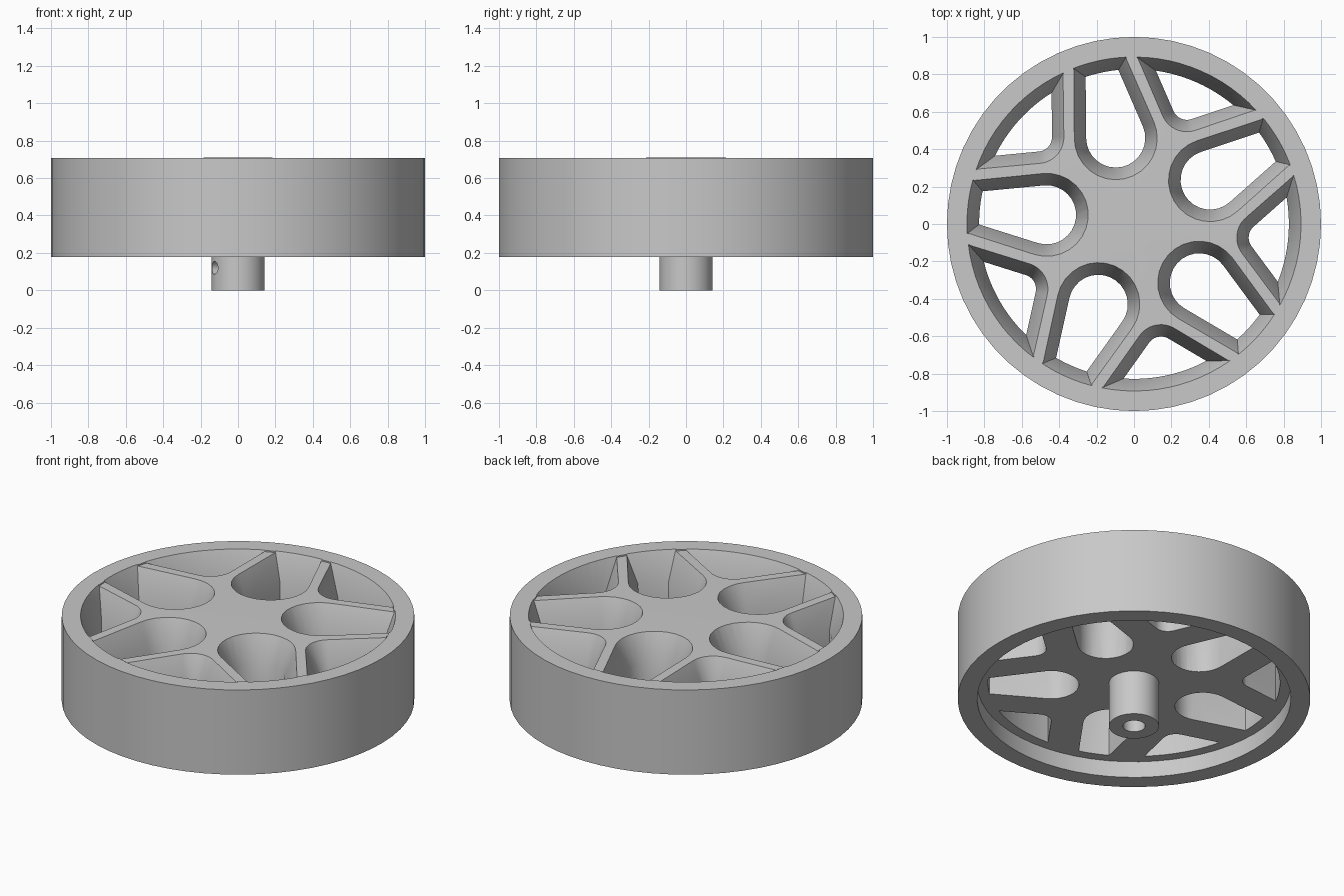
import bpy
import bmesh
from math import sin, cos, acos, radians, pi
from mathutils import Matrix, Vector

if "Cube" in bpy.data.objects:
    bpy.data.objects.remove(bpy.data.objects["Cube"])

SEGMENTS = 60
RIM_INNER = 0.89
DISC_TOP, DISC_BOTTOM = 0.70, 0.28
CHAMFER_END = 0.54      # below this height the pocket walls are upright
CHAMFER = 0.062         # how far the pocket walls lean in

grey = bpy.data.materials.new("light grey")
grey.use_nodes = True
grey.diffuse_color = (0.58, 0.58, 0.58, 1)
grey.node_tree.nodes["Principled BSDF"].inputs["Base Color"].default_value = grey.diffuse_color


def make_object(name, bm):
    bmesh.ops.recalc_face_normals(bm, faces=bm.faces)
    mesh = bpy.data.meshes.new(name)
    bm.to_mesh(mesh)
    bm.free()
    mesh.materials.append(grey)
    obj = bpy.data.objects.new(name, mesh)
    bpy.context.collection.objects.link(obj)
    return obj


def lathe(name, profile):
    """Turn a closed (radius, height) profile about z."""
    bm = bmesh.new()
    verts = [bm.verts.new((r, 0, z)) for r, z in profile]
    edges = [bm.edges.new((a, b)) for a, b in zip(verts, verts[1:] + verts[:1])
             if a.co.x > 0 or b.co.x > 0]
    bmesh.ops.spin(bm, geom=verts + edges, cent=(0, 0, 0), axis=(0, 0, 1),
                   angle=2 * pi, steps=SEGMENTS, use_duplicate=False)
    bmesh.ops.remove_doubles(bm, verts=bm.verts, dist=0.0005)
    return make_object(name, bm)


def pocket_outline(centre, radius, normal, z):
    """Rounded inner end, two straight sides and an arc along the rim."""
    inset = CHAMFER * min(1, (DISC_TOP - z) / (DISC_TOP - CHAMFER_END))
    r, outer = radius - inset, RIM_INNER - inset
    corner = normal - acos((centre * cos(normal) + r) / outer)
    half = []
    for i in range(9):
        t = pi + (normal - pi) * i / 8
        half.append(Vector((centre + r * cos(t), r * sin(t), z)))
    for i in range(7):
        t = corner * (1 - i / 6)
        half.append(Vector((outer * cos(t), outer * sin(t), z)))
    mirrored = [Vector((p.x, -p.y, z)) for p in half[-2:0:-1]]
    return half + mirrored


def add_pocket(bm, centre, radius, normal, angle):
    turn = Matrix.Rotation(angle, 3, 'Z')
    rings = [[bm.verts.new(turn @ p) for p in pocket_outline(centre, radius, normal, z)]
             for z in (DISC_BOTTOM - 0.02, CHAMFER_END, DISC_TOP + 0.02)]
    bm.faces.new(rings[0])
    bm.faces.new(rings[-1])
    for low, high in zip(rings, rings[1:]):
        for i in range(len(low)):
            bm.faces.new((low[i - 1], low[i], high[i], high[i - 1]))


def cut(obj, cutter):
    cutter.hide_render = True
    mod = obj.modifiers.new("cut", 'BOOLEAN')
    mod.operation = 'DIFFERENCE'
    mod.solver = 'EXACT'
    mod.object = cutter
    bpy.context.view_layer.objects.active = obj
    bpy.ops.object.modifier_apply(modifier=mod.name)
    bpy.data.objects.remove(cutter)


def smooth(obj):
    bpy.ops.object.select_all(action='DESELECT')
    obj.select_set(True)
    bpy.context.view_layer.objects.active = obj
    bpy.ops.object.shade_smooth_by_angle(angle=radians(30))


# Wheel: broad rim with a very shallow cone for the spoke disc
wheel = lathe("wheel", [(0, DISC_BOTTOM), (0.89, DISC_BOTTOM), (0.89, 0.178), (1, 0.178),
                        (1, 0.708), (0.888, 0.708), (0.888, DISC_TOP), (0, 0.711)])

# Five rounded slots and five wedge openings leave forked spokes
bm = bmesh.new()
for i in range(5):
    slot_angle = radians(102 + 72 * i)
    add_pocket(bm, 0.47, 0.22, radians(78.5), slot_angle)
    add_pocket(bm, 0.695, 0.14, radians(137.5), slot_angle + radians(36))
cut(wheel, make_object("pocket_cutter", bm))
smooth(wheel)

# Axle hub: bored tube below the disc
hub = lathe("axle_hub", [(0.063, 0), (0.142, 0), (0.142, DISC_BOTTOM + 0.01),
                         (0.063, DISC_BOTTOM + 0.01)])

# Set screw hole through one side of the hub
bm = bmesh.new()
direction = Vector((-0.89, -0.45, 0)).normalized()
place = Matrix.Translation(direction * 0.11 + Vector((0, 0, 0.12))) \
    @ direction.to_track_quat('Z', 'Y').to_matrix().to_4x4()
bmesh.ops.create_cone(bm, cap_ends=True, segments=16, radius1=0.035, radius2=0.035,
                      depth=0.14, matrix=place)
cut(hub, make_object("screw_cutter", bm))
smooth(hub)
